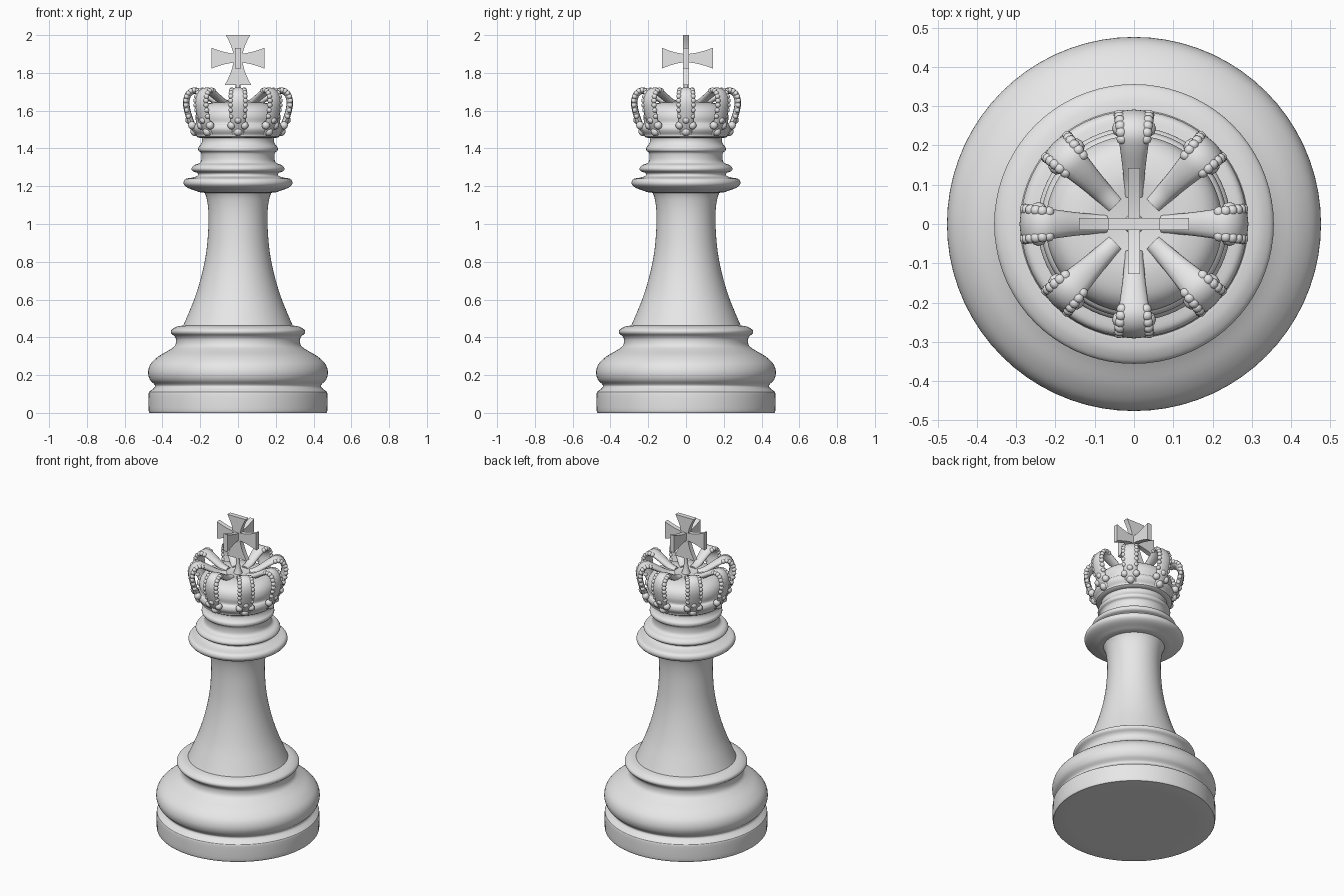
import bpy, bmesh, math
from mathutils import Vector, Matrix

if "Cube" in bpy.data.objects:
    bpy.data.objects.remove(bpy.data.objects["Cube"])

mat = bpy.data.materials.new("light grey")
mat.diffuse_color = (0.8, 0.8, 0.8, 1)
mat.use_nodes = True
mat.node_tree.nodes["Principled BSDF"].inputs["Base Color"].default_value = mat.diffuse_color


def finish(name, bm, angle=40):
    bmesh.ops.remove_doubles(bm, verts=bm.verts, dist=0.0001)
    bmesh.ops.recalc_face_normals(bm, faces=bm.faces)
    me = bpy.data.meshes.new(name)
    bm.to_mesh(me)
    bm.free()
    me.materials.append(mat)
    ob = bpy.data.objects.new(name, me)
    bpy.context.collection.objects.link(ob)
    bpy.ops.object.select_all(action='DESELECT')
    ob.select_set(True)
    bpy.context.view_layer.objects.active = ob
    bpy.ops.object.shade_smooth_by_angle(angle=math.radians(angle))
    return ob


def smooth(pts, n):
    # Catmull-Rom curve through the points; doubled points stay sharp
    pts = [Vector(p) for p in pts]
    out = []
    for i in range(len(pts) - 1):
        a, b, c, d = pts[max(i - 1, 0)], pts[i], pts[i + 1], pts[min(i + 2, len(pts) - 1)]
        if (b - c).length < 1e-6:
            continue
        for k in range(n):
            t = k / n
            out.append(0.5 * (2 * b + (c - a) * t + (2 * a - 5 * b + 4 * c - d) * t * t
                              + (3 * b - a - 3 * c + d) * t ** 3))
    return out + [pts[-1]]


def lathe(name, profile, n=4, sides=72):
    bm = bmesh.new()
    vs = [bm.verts.new((max(p.x, 0), 0, p.y)) for p in smooth(profile, n)]
    es = [bm.edges.new(e) for e in zip(vs, vs[1:])]
    bmesh.ops.spin(bm, geom=vs + es, cent=(0, 0, 0), axis=(0, 0, 1),
                   angle=math.tau, steps=sides, use_merge=True)
    return finish(name, bm)


# Base: foot disc, big rounded moulding and upper ring
lathe("base", [(0, 0), (0, 0), (0.465, 0), (0.465, 0), (0.473, 0.012), (0.473, 0.1),
               (0.465, 0.115), (0.442, 0.135), (0.442, 0.15), (0.466, 0.175), (0.476, 0.215),
               (0.462, 0.26), (0.42, 0.3), (0.365, 0.332), (0.335, 0.355), (0.328, 0.385),
               (0.336, 0.405), (0.354, 0.422), (0.352, 0.44), (0.325, 0.456), (0.295, 0.462),
               (0.295, 0.462), (0, 0.462)])

# Waisted column
lathe("column", [(0, 0.44), (0, 0.44), (0.3, 0.44), (0.3, 0.44), (0.265, 0.52), (0.225, 0.62),
                 (0.19, 0.74), (0.167, 0.86), (0.157, 0.98), (0.157, 1.07), (0.167, 1.14),
                 (0.185, 1.18), (0.185, 1.18), (0, 1.18)])

# Collar rings below the crown
lathe("collar", [(0, 1.165), (0, 1.165), (0.175, 1.165), (0.23, 1.178), (0.272, 1.195),
                 (0.288, 1.215), (0.278, 1.238), (0.24, 1.246), (0.215, 1.255), (0.215, 1.27),
                 (0.24, 1.28), (0.246, 1.295), (0.232, 1.312), (0.205, 1.322), (0.194, 1.34),
                 (0.195, 1.375), (0.209, 1.388), (0.21, 1.405), (0.198, 1.42), (0.19, 1.44),
                 (0.193, 1.47), (0.193, 1.47), (0, 1.47)])

# Rounded cap inside the crown
lathe("crown_cap", [(0, 1.455), (0, 1.455), (0.195, 1.455), (0.222, 1.475), (0.237, 1.5),
                    (0.233, 1.522), (0.222, 1.535), (0.225, 1.57), (0.213, 1.605), (0.18, 1.632),
                    (0.12, 1.645), (0.06, 1.64), (0, 1.635)])

# Crown arches: r, z and half width along each arch
ARCH = [(0.215, 1.48, 0.034), (0.247, 1.535, 0.04), (0.268, 1.6, 0.045), (0.274, 1.65, 0.046),
        (0.26, 1.69, 0.044), (0.23, 1.706, 0.041), (0.195, 1.694, 0.036), (0.15, 1.668, 0.03),
        (0.11, 1.646, 0.026), (0.07, 1.636, 0.024)]
path = smooth(ARCH, 4)


def ball(bm, pos, r):
    bmesh.ops.create_icosphere(bm, subdivisions=2, radius=r, matrix=Matrix.Translation(pos))


def arch(index):
    bm = bmesh.new()
    rings = []
    for i, p in enumerate(path):
        q, s = path[max(i - 1, 0)], path[min(i + 1, len(path) - 1)]
        nrm = Vector((s.y - q.y, 0, q.x - s.x)).normalized()
        ring = []
        for k in range(12):
            a = math.tau * k / 12
            off = nrm * (0.017 * math.sin(a))
            ring.append(bm.verts.new((p.x + off.x, p.z * math.cos(a), p.y + off.z)))
        rings.append(ring)
    for r0, r1 in zip(rings, rings[1:]):
        for k in range(12):
            j = (k + 1) % 12
            bm.faces.new((r0[k], r0[j], r1[j], r1[k]))
    bm.faces.new(rings[0])
    bm.faces.new(rings[-1])
    # small beads along both rims, trefoil of larger beads at the foot
    for p in path[6:23:2]:
        for side in (-1, 1):
            ball(bm, (p.x + 0.003, side * (p.z - 0.008), p.y + 0.003), 0.014)
    for r, y, z, size in ((0.243, -0.034, 1.522, 0.022), (0.243, 0.034, 1.522, 0.022),
                          (0.228, 0, 1.49, 0.025), (0.26, 0, 1.55, 0.02)):
        ball(bm, (r, y, z), size)
    bmesh.ops.rotate(bm, verts=bm.verts, cent=(0, 0, 0),
                     matrix=Matrix.Rotation(index * math.tau / 8, 3, 'Z'))
    finish("crown_arch_%d" % (index + 1), bm, 60)


for i in range(8):
    arch(i)


# Flared cross: one arm is a curved-sided plate pointing along a direction
def arm(bm, direction, side, length, half_end):
    d, s = Vector(direction), Vector(side)
    t = d.cross(s) * 0.015
    centre = Vector((0, 0, 1.878))
    rows = []
    for k in range(7):
        u = k / 6
        w = 0.022 + (half_end - 0.022) * u ** 1.7
        c = centre + d * (length * u)
        rows.append([bm.verts.new(c + s * w * a + t * b)
                     for a, b in ((-1, -1), (1, -1), (1, 1), (-1, 1))])
    for r0, r1 in zip(rows, rows[1:]):
        for k in range(4):
            j = (k + 1) % 4
            bm.faces.new((r0[k], r0[j], r1[j], r1[k]))
    bm.faces.new(rows[0])
    bm.faces.new(rows[-1])


for name, d, s, length, half in (("up", (0, 0, 1), (1, 0, 0), 0.122, 0.065),
                                 ("down", (0, 0, -1), (1, 0, 0), 0.142, 0.07),
                                 ("right", (1, 0, 0), (0, 0, 1), 0.14, 0.055),
                                 ("left", (-1, 0, 0), (0, 0, 1), 0.14, 0.055),
                                 ("back", (0, 1, 0), (0, 0, 1), 0.142, 0.055),
                                 ("front", (0, -1, 0), (0, 0, 1), 0.127, 0.055)):
    bm = bmesh.new()
    arm(bm, d, s, length, half)
    finish("cross_arm_" + name, bm, 30)

# Short pin joining the cross to the cap
lathe("cross_pin", [(0, 1.625), (0, 1.625), (0.03, 1.625), (0.03, 1.625), (0.014, 1.68),
                    (0.012, 1.745), (0.012, 1.745), (0, 1.745)], 3, 16)
